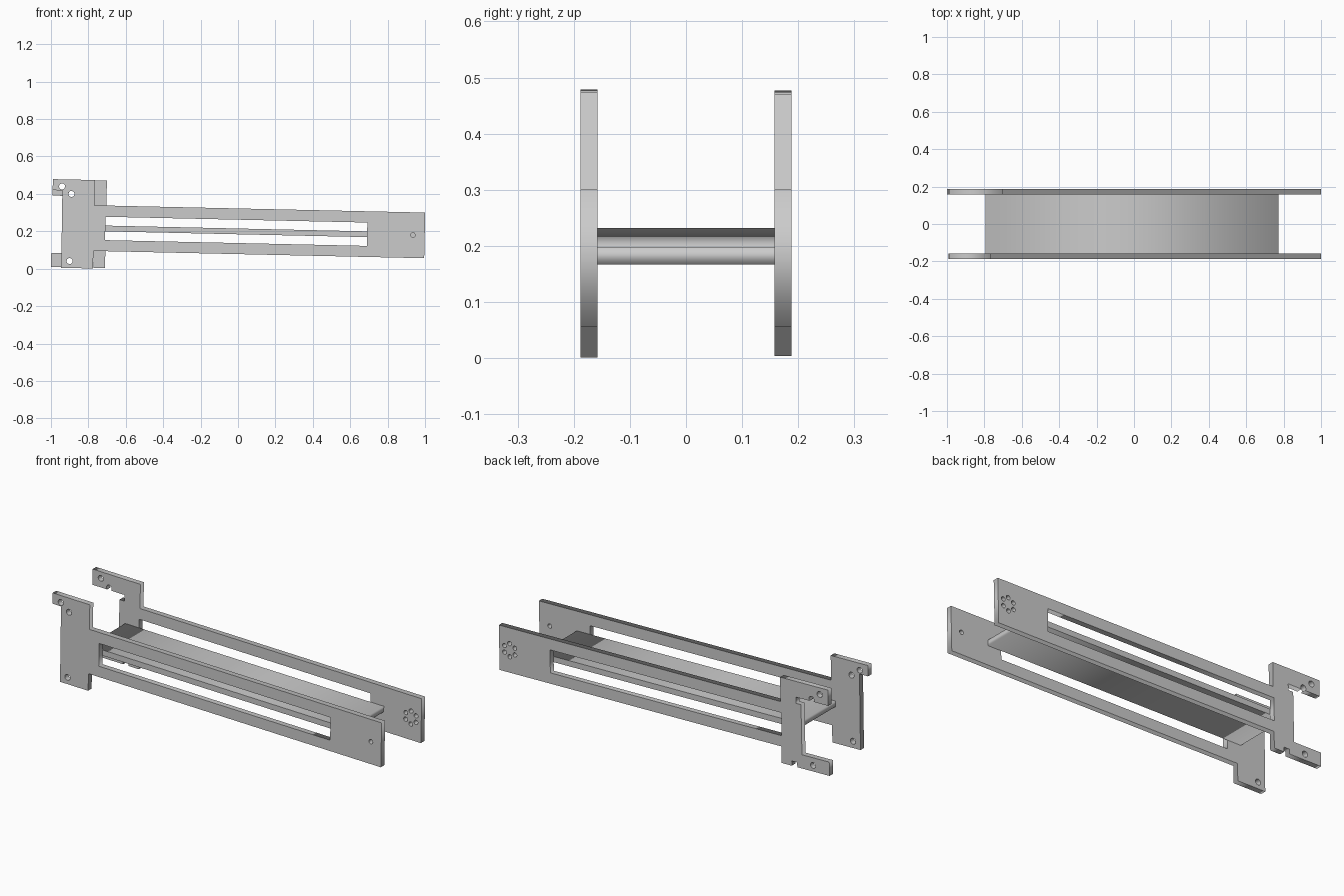
import bpy
from math import sin, cos, pi, radians
from mathutils import Matrix

if "Cube" in bpy.data.objects:
    bpy.data.objects.remove(bpy.data.objects["Cube"])

TILT = Matrix.Rotation(0.022, 4, 'Y')   # whole frame leans slightly along x
HALF_T = 0.0152                         # half plate thickness


def arc(cx, cz, r, a0, a1, n):
    return [(cx + r * cos(a0 + (a1 - a0) * i / n),
             cz + r * sin(a0 + (a1 - a0) * i / n)) for i in range(n + 1)]


def hole(cx, cz, r, n=20):
    return arc(cx, cz, r, 0, 2 * pi, n)[:-1]


def rect(x0, z0, x1, z1):
    return [(x0, z0), (x1, z0), (x1, z1), (x0, z1)]


def plate(name, loops, y, half):
    """Extrude an x-z outline with inner cut-outs into a flat plate."""
    cu = bpy.data.curves.new(name, 'CURVE')
    cu.dimensions = '2D'
    cu.fill_mode = 'BOTH'
    cu.extrude = half
    for pts in loops:
        sp = cu.splines.new('POLY')
        sp.points.add(len(pts) - 1)
        for p, (x, z) in zip(sp.points, pts):
            p.co = (x, z, 0, 1)
        sp.use_cyclic_u = True
    ob = bpy.data.objects.new(name, cu)
    bpy.context.collection.objects.link(ob)
    bpy.ops.object.select_all(action='DESELECT')
    bpy.context.view_layer.objects.active = ob
    ob.select_set(True)
    bpy.ops.object.convert(target='MESH')
    ob = bpy.context.object
    ob.data.transform(Matrix.Translation((0, y, 0)) @ TILT @ Matrix.Rotation(pi / 2, 4, 'X'))
    return ob


window = rect(-0.714, 0.137, 0.686, 0.262)
bolt_top = (-0.950, 0.419, 0.016)
bolt_mid = (-0.899, 0.380, 0.016)
bolt_low = (-0.901, 0.021, 0.016)
pivot = (0.931, 0.2005)

# Front side plate: column with a small upper tab, long windowed arm
front = [(-0.775, -0.016), (-0.775, 0.078), (0.994, 0.078), (0.994, 0.322),
         (-0.775, 0.322), (-0.775, 0.457), (-1.0, 0.457), (-1.0, 0.398),
         (-0.948, 0.398), (-0.945, -0.016)]
plate("front_side_plate",
      [front, window, hole(*bolt_top), hole(*bolt_mid), hole(*bolt_low),
       hole(*pivot, 0.012)], -0.173, HALF_T)

# Back side plate: narrower column, two tabs, relief notches, half-open bolt hole
half_open = arc(*bolt_mid, radians(223.4), radians(-43.4), 14)
back = [(-0.711, -0.012), (-0.711, 0.078), (0.994, 0.078), (0.994, 0.322),
        (-0.711, 0.322), (-0.711, 0.455), (-1.0, 0.455), (-1.0, 0.369),
        *half_open,
        (-0.805, 0.369), (-0.805, 0.335), (-0.835, 0.335),
        (-0.835, 0.063), (-1.0, 0.063), (-1.0, -0.012),
        (-0.805, -0.012), (-0.805, 0.014), (-0.772, 0.014), (-0.772, -0.012)]
ring = [hole(pivot[0] + 0.036 * cos(a), pivot[1] + 0.036 * sin(a), 0.012, 14)
        for a in (pi / 2 + k * pi / 3 for k in range(6))]
plate("back_side_plate",
      [back, window, hole(*bolt_top), hole(*bolt_low), *ring], 0.173, HALF_T)

# Cross shelf joining the plates
plate("shelf", [rect(-0.798, 0.184, 0.767, 0.2148)], 0, 0.158)
